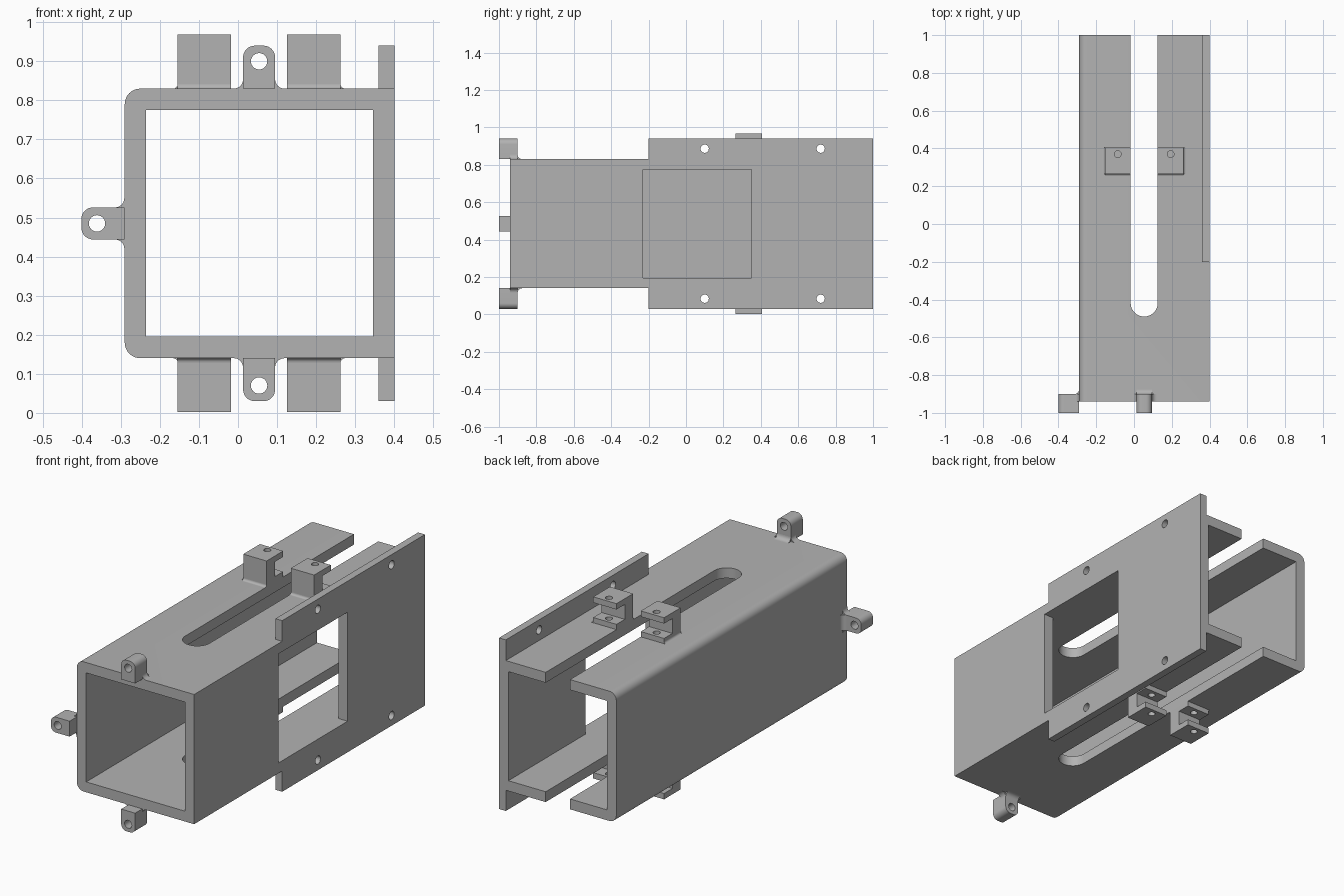
import bpy
import bmesh
from math import sin, cos, pi, radians
from mathutils import Matrix, Vector

if "Cube" in bpy.data.objects:
    bpy.data.objects.remove(bpy.data.objects["Cube"])

grey = bpy.data.materials.new("plain_grey")
grey.use_nodes = True
colour = (0.45, 0.45, 0.45, 1)
grey.diffuse_color = colour
grey.node_tree.nodes["Principled BSDF"].inputs["Base Color"].default_value = colour

CX, CZ = 0.054, 0.485      # axis of the tube
HALF = 0.345               # half of the outer tube size
WALL = 0.055
TOP = CZ + HALF
FRONT, BACK = -0.94, 1.0


def prism(name, points, axis, start, end):
    """Extrude a 2D outline along one axis."""
    place = {"x": lambda u, v, d: (d, u, v),
             "y": lambda u, v, d: (u, d, v),
             "z": lambda u, v, d: (u, v, d)}[axis]
    bm = bmesh.new()
    face = bm.faces.new([bm.verts.new(place(u, v, start)) for u, v in points])
    new = bmesh.ops.extrude_face_region(bm, geom=[face])["geom"]
    shift = Vector(place(0, 0, end - start))
    bmesh.ops.translate(bm, vec=shift, verts=[g for g in new if isinstance(g, bmesh.types.BMVert)])
    bmesh.ops.recalc_face_normals(bm, faces=bm.faces)
    mesh = bpy.data.meshes.new(name)
    bm.to_mesh(mesh)
    bm.free()
    mesh.materials.append(grey)
    obj = bpy.data.objects.new(name, mesh)
    bpy.context.collection.objects.link(obj)
    return obj


def arc(u, v, r, a, b, steps=8):
    return [(u + r * cos(radians(a + (b - a) * i / steps)),
             v + r * sin(radians(a + (b - a) * i / steps))) for i in range(steps + 1)]


def rect(u0, u1, v0, v1):
    return [(u0, v0), (u1, v0), (u1, v1), (u0, v1)]


def hole(u, v, r, axis, start, end):
    return prism("hole_cutter", arc(u, v, r, 0, 360, 24)[:-1], axis, start, end)


def cut(obj, *cutters):
    """Subtract the cutters, then remove them."""
    for cutter in cutters:
        cutter.hide_render = True
        mod = obj.modifiers.new("cut", "BOOLEAN")
        mod.operation, mod.solver, mod.object = "DIFFERENCE", "EXACT", cutter
    bpy.context.view_layer.update()
    graph = bpy.context.evaluated_depsgraph_get()
    mesh = bpy.data.meshes.new_from_object(obj.evaluated_get(graph))
    obj.modifiers.clear()
    obj.data = mesh
    for cutter in cutters:
        bpy.data.objects.remove(cutter)


def copy(obj, name, matrix):
    """Copy a part through a rotation or a mirror."""
    new = obj.copy()
    new.name = name
    new.data = obj.data.copy()
    new.data.transform(matrix)
    if matrix.determinant() < 0:
        new.data.flip_normals()
    bpy.context.collection.objects.link(new)
    return new


def about_axis(matrix):
    centre = Matrix.Translation((CX, 0, CZ))
    return centre @ matrix @ centre.inverted()


flip_z = about_axis(Matrix.Diagonal((1, 1, -1, 1)))
flip_x = about_axis(Matrix.Diagonal((-1, 1, 1, 1)))

# Square tube, rounded on one side
left, right, low = -0.29, 0.40, CZ - HALF
r = 0.04
outline = ([(right, low), (right, TOP)] + arc(left + r, TOP - r, r, 90, 180)
           + arc(left + r, low + r, r, 180, 270))
tube = prism("tube", outline, "y", FRONT, BACK)
bore = prism("bore_cutter", rect(left + WALL, right - WALL, low + WALL, TOP - WALL), "y", -2, 2)
# Long open-ended slot through top and bottom
sr = 0.0715
slot_outline = arc(CX, -0.49 + sr, sr, 180, 360, 24) + [(CX + sr, 2), (CX - sr, 2)]
slot = prism("slot_cutter", slot_outline, "z", -1, 2)
# Square window in the flat side
window = prism("window_cutter", rect(-0.23, 0.35, low + WALL, TOP - WALL), "x", 0.2, 0.6)
cut(tube, bore, slot, window)

# Mounting flanges continuing the flat side
flange = prism("upper_flange", rect(-0.2, BACK, TOP, 0.94), "x", 0.36, right)
cut(flange, *[hole(y, 0.886, 0.022, "x", 0.2, 0.6) for y in (0.1, 0.72)])
copy(flange, "lower_flange", flip_z)

# C-shaped lugs beside the slot, open to the back
y0, y1, lug_top = 0.265, 0.405, 0.968
gap_low, gap_high, gap_y = 0.858, 0.937, 0.335
lug_profile = [(y0, TOP), (y1, TOP), (y1, gap_low), (gap_y, gap_low),
               (gap_y, gap_high), (y1, gap_high), (y1, lug_top), (y0, lug_top)]
lug = prism("lug_upper_left", lug_profile, "x", CX + sr, CX + 0.2085)
cut(lug, hole(CX + 0.14, 0.37, 0.018, "z", TOP + 0.005, 1.2))

# Small coves at the foot of each lug
f = 0.012
front_cove = prism("lug_front_cove_upper_left", [(y0, TOP)] + arc(y0 - f, TOP + f, f, 0, -90),
                   "x", CX + sr, CX + 0.2085)
side = CX + 0.2085
side_cove = prism("lug_side_cove_upper_left", [(side, TOP)] + arc(side + f, TOP + f, f, 180, 270),
                  "y", y0, y1)
for part in (lug, front_cove, side_cove):
    base = part.name.replace("_upper_left", "")
    copy(part, base + "_upper_right", flip_x)
    copy(part, base + "_lower_left", flip_z)
    copy(part, base + "_lower_right", flip_z @ flip_x)

# Eyelets around the front edge
w, end, er = 0.041, 0.94, 0.03
eye_outline = ([(CX - w, TOP), (CX + w, TOP)] + arc(CX + w - er, end - er, er, 0, 90)
               + arc(CX - w + er, end - er, er, 90, 180))
eye = prism("eyelet_top", eye_outline, "y", -1, -0.9)
cut(eye, hole(CX, 0.9, 0.021, "y", -2, 0))

# Coves blending the eyelet into the tube
c = 0.024
cove = prism("eyelet_side_cove_top", [(CX + w, TOP)] + arc(CX + w + c, TOP + c, c, 180, 270),
             "y", FRONT, -0.9)
cove_b = copy(cove, "eyelet_other_cove_top", flip_x)
cove_c = prism("eyelet_back_cove_top", [(-0.9, TOP)] + arc(-0.9 + c, TOP + c, c, 180, 270),
               "x", CX - w, CX + w)
for part in (eye, cove, cove_b, cove_c):
    base = part.name.replace("_top", "")
    for place, angle in (("_right", -pi / 2), ("_bottom", pi)):
        copy(part, base + place, about_axis(Matrix.Rotation(angle, 4, "Y")))

# Smooth the round surfaces, keep the edges crisp
for obj in bpy.context.collection.objects:
    if obj.type == "MESH" and grey.name in obj.data.materials:
        obj.select_set(True)
        bpy.context.view_layer.objects.active = obj
bpy.ops.object.shade_smooth_by_angle(angle=radians(35))
